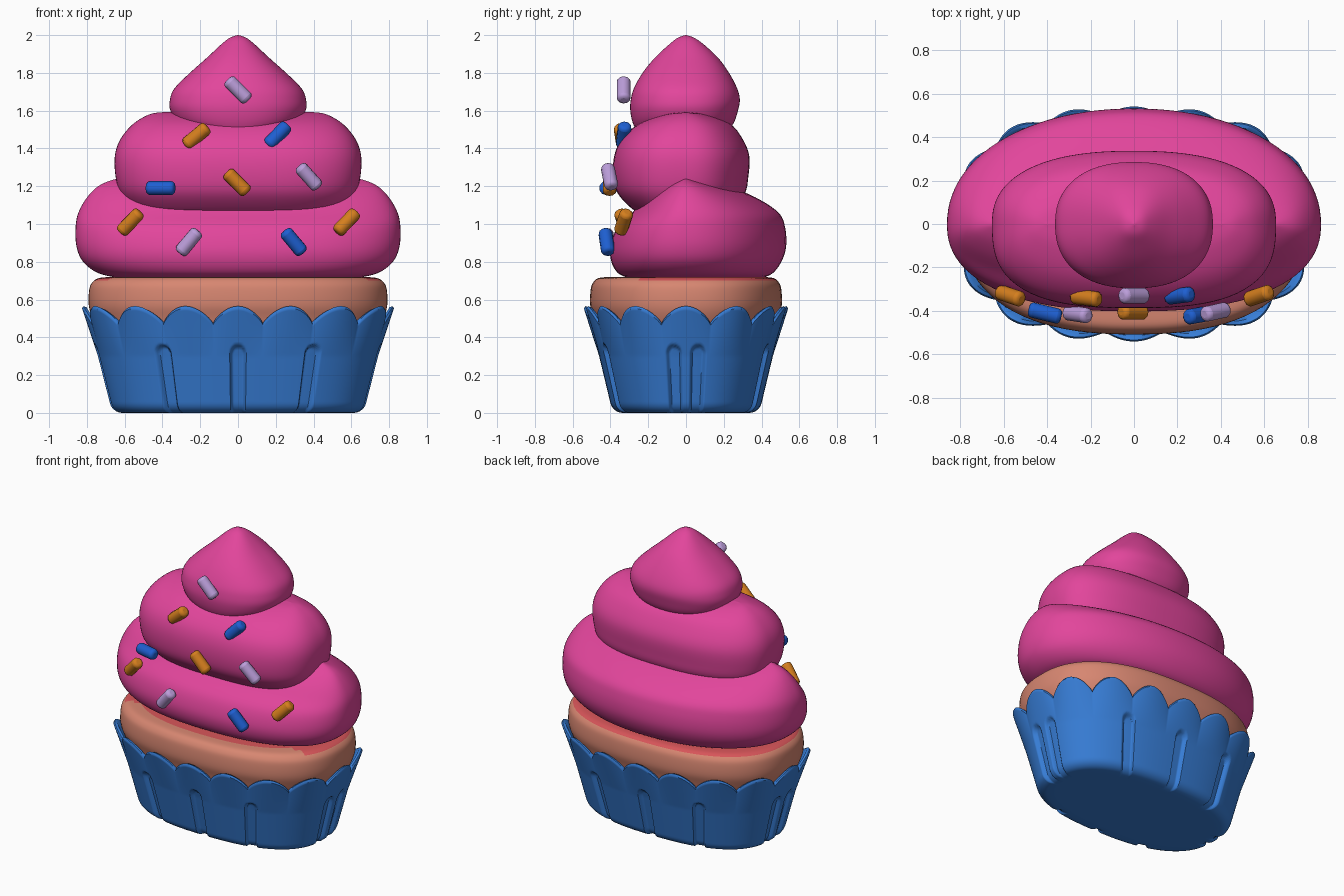
import bpy, bmesh, math
from mathutils import Vector

if "Cube" in bpy.data.objects:
    bpy.data.objects.remove(bpy.data.objects["Cube"])


def material(name, rgb):
    m = bpy.data.materials.new(name)
    m.diffuse_color = (*rgb, 1)
    m.use_nodes = True
    m.node_tree.nodes["Principled BSDF"].inputs["Base Color"].default_value = m.diffuse_color
    return m


PINK = material("pink frosting", (0.76, 0.06, 0.33))
BLUE = material("wrapper blue", (0.038, 0.205, 0.67))
CAKE = material("sponge tan", (0.68, 0.24, 0.165))
RED = material("jam red", (0.68, 0.09, 0.10))
ORANGE = material("sprinkle orange", (0.66, 0.21, 0.013))
LILAC = material("sprinkle lilac", (0.50, 0.34, 0.70))
DEEP = material("sprinkle blue", (0.013, 0.115, 0.64))


def make_object(name, verts, faces, mats, angle=180):
    me = bpy.data.meshes.new(name)
    me.from_pydata(verts, [], faces)
    bm = bmesh.new()
    bm.from_mesh(me)
    bmesh.ops.recalc_face_normals(bm, faces=bm.faces)
    bm.to_mesh(me)
    bm.free()
    ob = bpy.data.objects.new(name, me)
    bpy.context.collection.objects.link(ob)
    for m in mats:
        me.materials.append(m)
    bpy.ops.object.select_all(action='DESELECT')
    ob.select_set(True)
    bpy.context.view_layer.objects.active = ob
    bpy.ops.object.shade_smooth_by_angle(angle=math.radians(angle))
    return ob


def skin(rings, cap_top=True):
    """Join equal rings of points into one surface."""
    n = len(rings[0])
    verts = [p for r in rings for p in r]
    faces = [(i * n + j, i * n + (j + 1) % n, (i + 1) * n + (j + 1) % n, (i + 1) * n + j)
             for i in range(len(rings) - 1) for j in range(n)]
    faces.append(tuple(range(n)))
    if cap_top:
        faces.append(tuple(range(len(verts) - n, len(verts))))
    return verts, faces


def plan(t, n):
    """Unit superellipse, t = 0 at the front (-y)."""
    s, c = math.sin(t), -math.cos(t)
    k = (abs(s) ** n + abs(c) ** n) ** (-1 / n)
    return s * k, c * k


def catmull(rows, sub):
    out = []
    for i in range(len(rows) - 1):
        p = [rows[max(0, min(len(rows) - 1, i + d))] for d in (-1, 0, 1, 2)]
        for k in range(sub):
            u = k / sub
            out.append([0.5 * (2 * b + (c - a) * u + (2 * a - 5 * b + 4 * c - d) * u * u
                               + (3 * b - a - 3 * c + d) * u ** 3) for a, b, c, d in zip(*p)])
    return out + [list(rows[-1])]


def loft(name, rows, n_front, n_back, mats, segs=96, sub=5):
    """Rows are height, half width, front depth, back depth."""
    rings = []
    for z, x, yf, yb in catmull(rows, sub):
        ring = []
        for j in range(segs):
            t = 2 * math.pi * j / segs
            px, py = plan(t, n_front if math.cos(t) > 0 else n_back)
            ring.append((px * max(x, .002), py * max(yf if py < 0 else yb, .002), z))
        rings.append(ring)
    return make_object(name, *skin(rings), mats)


# Frosting tiers
loft("frosting_bottom", [
    (.712, .62, .30, .40), (.74, .74, .36, .46), (.80, .82, .395, .505), (.88, .855, .40, .53),
    (.98, .86, .365, .525), (1.06, .845, .285, .49), (1.14, .80, .21, .37),
    (1.20, .74, .13, .22), (1.235, .66, .05, .07), (1.24, .60, .005, .005)], 2.4, 2.1, [PINK])
loft("frosting_middle", [
    (1.045, .50, .22, .16), (1.08, .56, .285, .23), (1.16, .622, .36, .31), (1.25, .648, .385, .33),
    (1.36, .652, .38, .335), (1.45, .622, .34, .30), (1.53, .555, .25, .235),
    (1.58, .47, .12, .12), (1.592, .40, .005, .005)], 2.8, 2.4, [PINK])
loft("frosting_peak", [
    (1.46, .08, .19, .10), (1.48, .21, .25, .20), (1.53, .315, .28, .25), (1.60, .358, .295, .275),
    (1.66, .360, .292, .285), (1.72, .335, .275, .27), (1.80, .255, .23, .228),
    (1.88, .165, .165, .17), (1.95, .09, .09, .095), (1.985, .045, .045, .045),
    (2.0, .003, .003, .003)], 2.3, 2.3, [PINK])

# Sponge, with the jam edge along the sides and back
cake = loft("cake", [
    (.40, .72, .46, .46), (.50, .77, .487, .487), (.57, .79, .507, .507), (.65, .788, .505, .505),
    (.69, .772, .492, .492), (.714, .735, .462, .462), (.72, .66, .40, .40)],
    2.4, 2.4, [CAKE, RED])
for f in cake.data.polygons:
    if f.center.z > .703 and f.center.y > -.24:
        f.material_index = 1

# Wrapper: evenly spaced points around the plan
N, EXP, FINE = 640, 2.5, 6400
pts = [Vector((plan(2 * math.pi * i / FINE, EXP)[0] * .80, plan(2 * math.pi * i / FINE, EXP)[1] * .52))
       for i in range(FINE + 1)]
cum = [0.0]
for a, b in zip(pts, pts[1:]):
    cum.append(cum[-1] + (b - a).length)
P = cum[-1]
columns, k = [], 0
for j in range(N):
    while cum[k + 1] < P * j / N:
        k += 1
    u = (P * j / N - cum[k]) / (cum[k + 1] - cum[k])
    columns.append((P * j / N, plan(2 * math.pi * (k + u) / FINE, EXP)))

half = [0.0, .43, P / 4 - .072]
grooves = sorted({round(g % P, 4) for h in half for s in (1, -1) for g in (s * h, P / 2 + s * h)})


def groove_depth(arc, z):
    d = min(min(abs(arc - g), P - abs(arc - g)) for g in grooves)
    d = math.hypot(d, max(0, z - .315))
    return .026 * max(0, min(1, (.047 - d) / .014))


WALL = 46
rings = [[] for _ in range(WALL + 8)]
for arc, (px, py) in columns:
    lobe = abs(math.cos(8 * 2 * math.pi * arc / P)) ** .8
    top = .475 + .09 * lobe

    def put(i, z, inset):
        s = max(z, 0) / .55
        flare = .02 * lobe * max(0, min(1, (z - .3) / .25))
        rx, ry = .665 + .14 * s + flare - inset, .388 + .132 * s + flare - inset
        rings[i].append((px * rx, py * ry, z))

    put(0, 0, .30)
    put(1, 0, .10)
    for i in range(5):                      # rounded lower edge
        a = math.pi / 2 * i / 5
        put(2 + i, .05 * (1 - math.cos(a)), .05 * (1 - math.sin(a)) + groove_depth(arc, 0))
    for i in range(WALL - 2):               # wall with grooves
        z = .05 + (top - .062) * i / (WALL - 3)
        put(7 + i, z, groove_depth(arc, z))
    put(WALL + 5, top, .010)                # rim and inner wall
    put(WALL + 6, top - .006, .026)
    put(WALL + 7, .42, .04)
make_object("wrapper", *skin(rings, False), [BLUE], 50)

# Sprinkles: x, y, z, tilt in degrees, colour
sprinkles = [
    (0, -.33, 1.71, -45, LILAC), (-.22, -.34, 1.465, 40, ORANGE), (.21, -.33, 1.47, 46, DEEP),
    (-.005, -.405, 1.22, -45, ORANGE), (.375, -.405, 1.25, -48, LILAC), (-.41, -.41, 1.19, 0, DEEP),
    (-.57, -.33, 1.01, 46, ORANGE), (.575, -.33, 1.01, 46, ORANGE),
    (-.26, -.415, .905, 50, LILAC), (.295, -.42, .905, -50, DEEP)]
for i, (x, y, z, deg, mat) in enumerate(sprinkles):
    a = math.radians(deg)
    bpy.ops.mesh.primitive_cylinder_add(vertices=10, radius=.037, depth=.155, location=(x, y, z))
    ob = bpy.context.object
    ob.name = f"sprinkle_{i + 1}"
    axis = Vector((math.cos(a), x * .6 * math.cos(a), math.sin(a)))
    ob.rotation_euler = axis.to_track_quat('Z', 'Y').to_euler()
    ob.data.materials.append(mat)
    bev = ob.modifiers.new("round ends", 'BEVEL')
    bev.width, bev.segments, bev.limit_method = .02, 3, 'ANGLE'
    bev.angle_limit = math.radians(60)
    bpy.ops.object.shade_smooth_by_angle(angle=math.radians(50))
